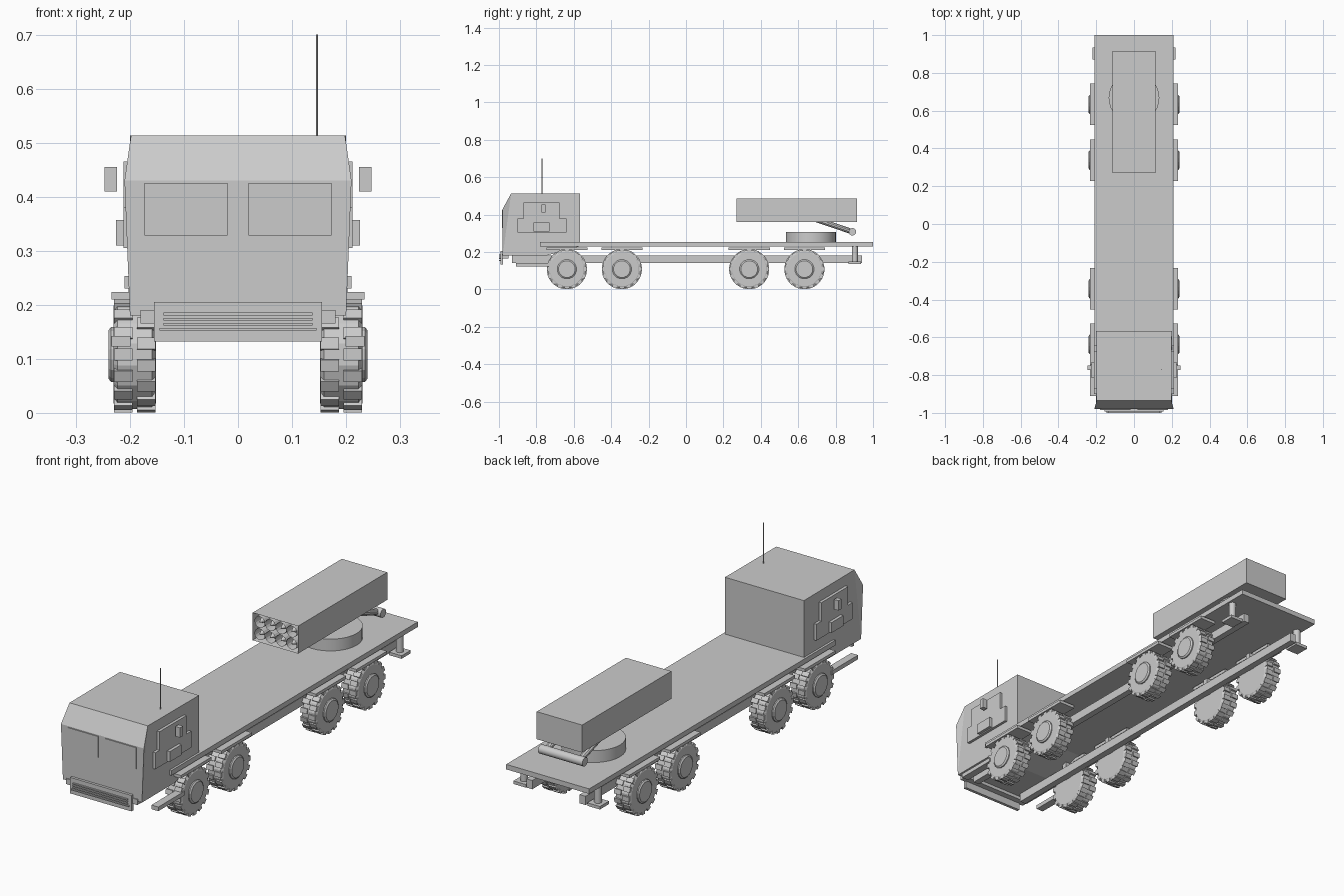
import bpy, bmesh, math
from mathutils import Matrix, Vector

old = bpy.data.objects.get("Cube")
if old:
    bpy.data.objects.remove(old, do_unlink=True)

GREY = (0.6, 0.6, 0.6, 1)
paint = bpy.data.materials.new("plain_grey")
paint.use_nodes = True
paint.diffuse_color = GREY
paint.node_tree.nodes["Principled BSDF"].inputs["Base Color"].default_value = GREY


def finish(name, bm, smooth=False):
    bmesh.ops.recalc_face_normals(bm, faces=bm.faces)
    mesh = bpy.data.meshes.new(name)
    bm.to_mesh(mesh)
    bm.free()
    mesh.materials.append(paint)
    ob = bpy.data.objects.new(name, mesh)
    bpy.context.collection.objects.link(ob)
    if smooth:
        bpy.ops.object.select_all(action='DESELECT')
        ob.select_set(True)
        bpy.context.view_layer.objects.active = ob
        bpy.ops.object.shade_smooth_by_angle(angle=math.radians(35))
    return ob


def add_box(bm, x, y, z):
    """Add a box given (low, high) pairs on each axis."""
    lo, hi = Vector((x[0], y[0], z[0])), Vector((x[1], y[1], z[1]))
    bmesh.ops.create_cube(bm, size=1, matrix=Matrix.Translation((lo + hi) / 2)
                          @ Matrix.Diagonal((*(hi - lo), 1)))


def box(name, x, y, z):
    bm = bmesh.new()
    add_box(bm, x, y, z)
    return finish(name, bm)


def pair(name, x, y, z):
    box("left_" + name, x, y, z)
    box("right_" + name, (-x[1], -x[0]), y, z)


def rod(name, a, b, r, sides=16):
    a, b = Vector(a), Vector(b)
    bm = bmesh.new()
    turn = (b - a).to_track_quat('Z', 'Y').to_matrix().to_4x4()
    bmesh.ops.create_cone(bm, cap_ends=True, segments=sides, radius1=r, radius2=r,
                          depth=(b - a).length, matrix=Matrix.Translation((a + b) / 2) @ turn)
    return finish(name, bm, True)


# Cab: side outline with the brow corner pushed outward
outline = [(-0.98, 0.18), (-0.98, 0.43), (-0.935, 0.513), (-0.567, 0.513), (-0.567, 0.23), (-0.75, 0.18)]
half_widths = [0.2, 0.21, 0.198, 0.2, 0.2, 0.2]
bm = bmesh.new()
sides = [[bm.verts.new((s * w, y, z)) for (y, z), w in zip(outline, half_widths)] for s in (-1, 1)]
for i in range(len(outline)):
    j = (i + 1) % len(outline)
    bm.faces.new((sides[0][i], sides[0][j], sides[1][j], sides[1][i]))
for ring in sides:
    bm.faces.new(ring[:3])
    bm.faces.new([ring[0]] + ring[2:])
finish("cab", bm)

# Cab details
pair("windscreen", (0.019, 0.173), (-0.984, -0.978), (0.328, 0.425))
pair("door_upper", (0.196, 0.212), (-0.87, -0.675), (0.38, 0.465))
pair("door_lower", (0.196, 0.212), (-0.9, -0.64), (0.305, 0.38))
pair("door_handle_box", (0.2, 0.226), (-0.815, -0.73), (0.31, 0.357))
pair("mirror", (0.224, 0.247), (-0.772, -0.75), (0.41, 0.455))
rod("antenna", (0.146, -0.77, 0.51), (0.146, -0.77, 0.70), 0.002, 8)

# Bumper with slats
box("bumper_plate", (-0.155, 0.155), (-0.992, -0.978), (0.132, 0.205))
box("bumper_beam", (-0.18, 0.18), (-0.985, -0.95), (0.165, 0.19))
for i in range(4):
    z = 0.152 + i * 0.0095
    w = 0.145 if i == 0 else 0.138
    box("bumper_slat", (-w, w), (-1.0, -0.99), (z, z + 0.005))

# Bed and chassis
box("bed", (-0.21, 0.21), (-0.78, 1.0), (0.23, 0.253))
pair("frame_rail", (0.12, 0.15), (-0.93, 0.94), (0.14, 0.18))
pair("step", (0.199, 0.234), (-0.91, -0.72), (0.123, 0.142))


def add_ring_profile(bm, profile, n):
    """Revolve (x, radius) points around the x axis and cap both ends."""
    rings = [[bm.verts.new((x, r * math.cos(a), r * math.sin(a)))
              for a in (math.tau * (k + 0.5) / n for k in range(n))] for x, r in profile]
    for p, q in zip(rings, rings[1:]):
        for k in range(n):
            m = (k + 1) % n
            bm.faces.new((p[k], p[m], q[m], q[k]))
    bm.faces.new(rings[0])
    bm.faces.new(rings[-1])


def wheel(name, side, y):
    bm = bmesh.new()
    add_ring_profile(bm, [(-0.039, 0.092), (-0.032, 0.103), (0.032, 0.103), (0.039, 0.092)], 16)
    add_ring_profile(bm, [(0.03, 0.052), (0.044, 0.052), (0.049, 0.045)], 16)
    # Staggered tread blocks on both shoulders
    for k in range(32):
        spin = Matrix.Rotation(math.tau * k / 32, 4, 'X')
        first = len(bm.verts)
        x = (-0.038, -0.004) if k % 2 else (0.004, 0.038)
        add_box(bm, x, (-0.011, 0.011), (0.09, 0.107))
        bm.verts.ensure_lookup_table()
        bmesh.ops.transform(bm, matrix=spin, verts=bm.verts[first:])
    bmesh.ops.transform(bm, matrix=Matrix.Translation((side * 0.191, y, 0.108))
                        @ Matrix.Diagonal((side, 1, 1, 1)), verts=bm.verts)
    finish(name, bm)


# Wheels, mudguards and axle arms
for y in (-0.637, -0.343, 0.338, 0.633):
    wheel("left_wheel", 1, y)
    wheel("right_wheel", -1, y)
    pair("mudguard", (0.152, 0.234), (y - 0.11, y + 0.11), (0.21, 0.224))
    pair("mudguard_bracket", (0.13, 0.2), (y - 0.012, y + 0.012), (0.18, 0.212))
    pair("axle_stub", (0.13, 0.16), (y - 0.015, y + 0.015), (0.14, 0.17))

# Rear stabiliser jacks
for name, s in (("left", 1), ("right", -1)):
    rod(name + "_jack_leg", (s * 0.187, 0.903, 0.14), (s * 0.187, 0.903, 0.235), 0.016, 12)
pair("jack_foot", (0.155, 0.219), (0.87, 0.935), (0.136, 0.15))

# Turntable and lifting gear
rod("turntable", (0, 0.668, 0.25), (0, 0.668, 0.307), 0.134, 32)
rod("lift_crossbar", (-0.112, 0.89, 0.308), (0.112, 0.89, 0.308), 0.02)
for s in (-1, 1):
    rod("lift_arm", (s * 0.085, 0.89, 0.308), (s * 0.085, 0.7, 0.372), 0.014, 10)

# Launcher box with a recessed front
bm = bmesh.new()
add_box(bm, (-0.115, 0.115), (0.27, 0.915), (0.361, 0.487))
front = [f for f in bm.faces if f.calc_center_median().y < 0.28]
bmesh.ops.inset_region(bm, faces=front, thickness=0.007)
bmesh.ops.translate(bm, vec=(0, 0.05, 0), verts=front[0].verts)
finish("launcher_box", bm)

# Eight open launch tubes, each with a pointed round inside
bm = bmesh.new()
for row in (-1, 1):
    for col in (-1.5, -0.5, 0.5, 1.5):
        at = Matrix.Translation((col * 0.054, 0.296, 0.424 + row * 0.028)) @ Matrix.Rotation(math.pi / 2, 4, 'X')
        bmesh.ops.create_cone(bm, segments=16, radius1=0.026, radius2=0.026, depth=0.048, matrix=at)
        bmesh.ops.create_cone(bm, segments=12, radius1=0.022, radius2=0.002, depth=0.046, cap_ends=True, matrix=at)
finish("launch_tubes", bm)
